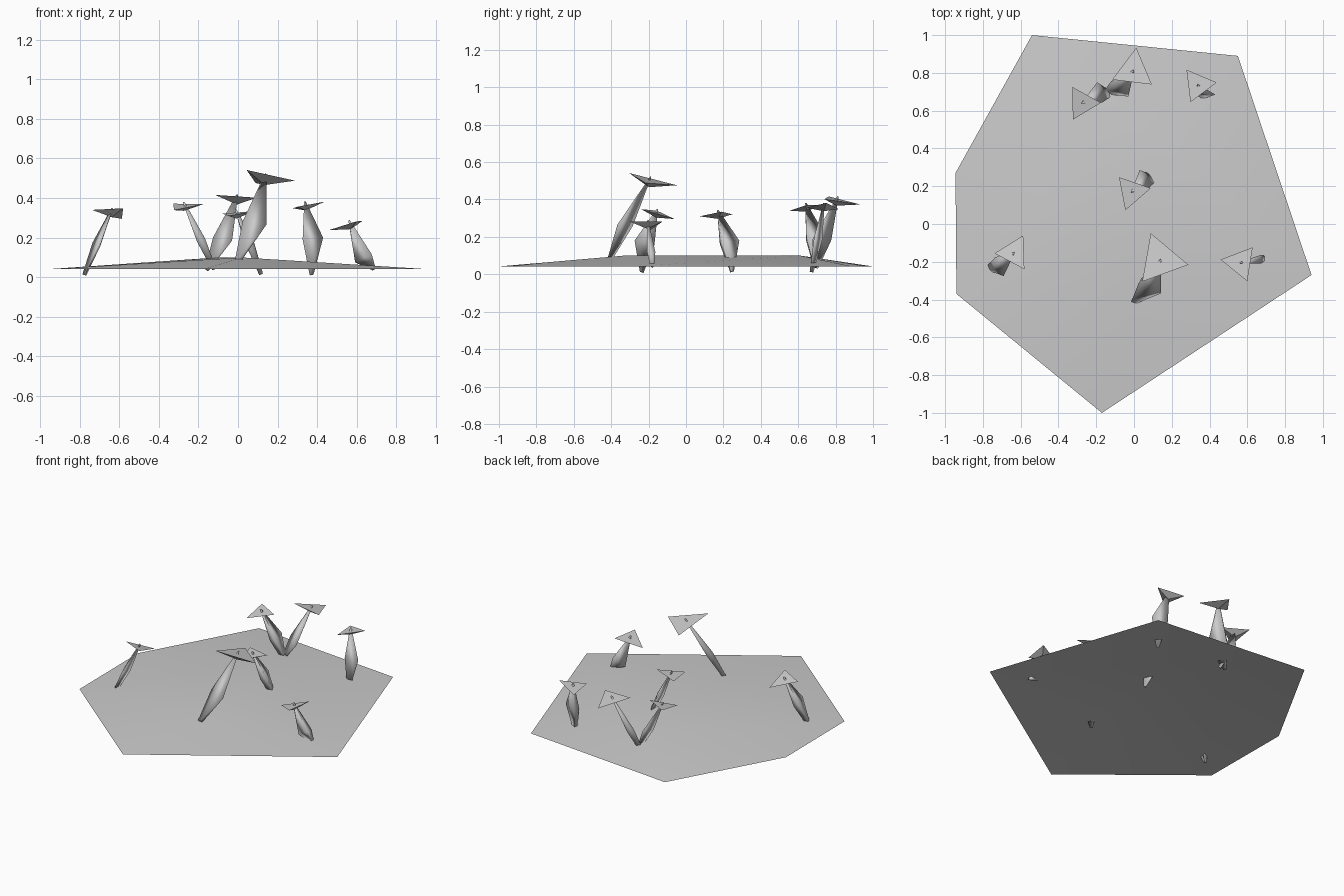
import bpy
import bmesh
from math import cos, sin, radians
from mathutils import Vector

cube = bpy.data.objects.get("Cube")
if cube:
    bpy.data.objects.remove(cube)

# Single plain grey for every part
grey = bpy.data.materials.new("plain_grey")
grey.use_nodes = True
colour = (0.6, 0.6, 0.6, 1)
grey.diffuse_color = colour
grey.node_tree.nodes["Principled BSDF"].inputs["Base Color"].default_value = colour


def finish(name, bm, smooth):
    """Turn a bmesh into a named object."""
    for face in bm.faces:
        face.smooth = smooth
    mesh = bpy.data.meshes.new(name)
    bm.to_mesh(mesh)
    bm.free()
    mesh.materials.append(grey)
    bpy.context.collection.objects.link(bpy.data.objects.new(name, mesh))


def make_ground():
    """Six-sided open shell rising to a low ridge."""
    rim = [(-.54, 1), (.55, .89), (.94, -.27), (-.17, -1), (-.94, -.37), (-.945, .27)]
    ridge = [(.02, -.33), (-.1, .61)]
    bm = bmesh.new()
    for x, y in rim:
        bm.verts.new((x, y, .042))
    for x, y in ridge:
        bm.verts.new((x, y, .1))
    bmesh.ops.convex_hull(bm, input=bm.verts[:])
    bm.normal_update()
    under = [f for f in bm.faces if f.normal.z < 0]
    bmesh.ops.delete(bm, geom=under, context="FACES")
    finish("ground", bm, True)


def make_stem(name, root, bulge, top):
    """Three-sided stem: small root, lopsided bulge, fine tip."""
    root, bulge, top = Vector(root), Vector(bulge), Vector(top)
    axis = (top - root).normalized()
    middle = root + axis * (bulge - root).dot(axis)
    out = bulge - middle
    u = out.normalized()
    w = axis.cross(u)

    def ring(centre, r):
        return [centre + u * r] + [centre - u * r / 2 + w * r * s for s in (.87, -.87)]

    back = middle - out * .3
    rings = [ring(root, .012), [bulge, back + w * .022, back - w * .022], ring(top, .005)]
    bm = bmesh.new()
    loops = [[bm.verts.new(p) for p in r] for r in rings]
    for low, high in zip(loops, loops[1:]):
        for i in range(3):
            j = (i + 1) % 3
            bm.faces.new((low[i], low[j], high[j], high[i]))
    bm.faces.new(loops[0][::-1])
    bm.faces.new(loops[-1])
    bmesh.ops.recalc_face_normals(bm, faces=bm.faces[:])
    finish(name, bm, True)


def make_cap(name, centre, size, yaw, slope):
    """Tilted flat triangle with a shallow point underneath."""
    centre = Vector(centre)
    bm = bmesh.new()
    corners = []
    for k in range(3):
        a = radians(yaw + 120 * k)
        x, y = size * cos(a), size * sin(a)
        corners.append(bm.verts.new(centre + Vector((x, y, x * slope[0] + y * slope[1]))))
    normal = Vector((-slope[0], -slope[1], 1)).normalized()
    point = bm.verts.new(centre - normal * size * .25)
    bm.faces.new(corners)
    for k in range(3):
        bm.faces.new((corners[(k + 1) % 3], corners[k], point))
    finish(name, bm, False)


# Mushrooms: root, bulge corner, cap centre, cap size, cap yaw, cap slope
mushrooms = {
    "right": ((-.775, -.235, .012), (-.69, -.275, .18), (-.635, -.152, .328), .103, 62, (-.11, -.3)),
    "centre": ((.115, .245, .015), (.03, .285, .18), (-.012, .17, .322), .103, 11, (.11, .085)),
    "tall": ((-.01, -.42, .06), (.143, -.367, .265), (.14, -.19, .502), .15, -10, (-.136, -.233)),
    "left": ((.69, -.18, .04), (.592, -.19, .075), (.562, -.205, .268), .105, 51, (.285, -.04)),
    "back_left": ((.37, .67, .012), (.43, .685, .2), (.338, .737, .362), .1, 7, (.2, -.02)),
    "back_right": ((-.12, .69, .04), (-.195, .75, .2), (-.275, .64, .36), .1, 1, (.09, .19)),
    "back": ((-.155, .695, .035), (-.03, .675, .185), (-.003, .812, .397), .122, 83, (-.09, -.185)),
}

make_ground()
for place, (root, bulge, centre, size, yaw, slope) in mushrooms.items():
    tip = (centre[0], centre[1], centre[2] + .02)
    make_stem(place + "_mushroom_stem", root, bulge, tip)
    make_cap(place + "_mushroom_cap", centre, size, yaw, slope)
